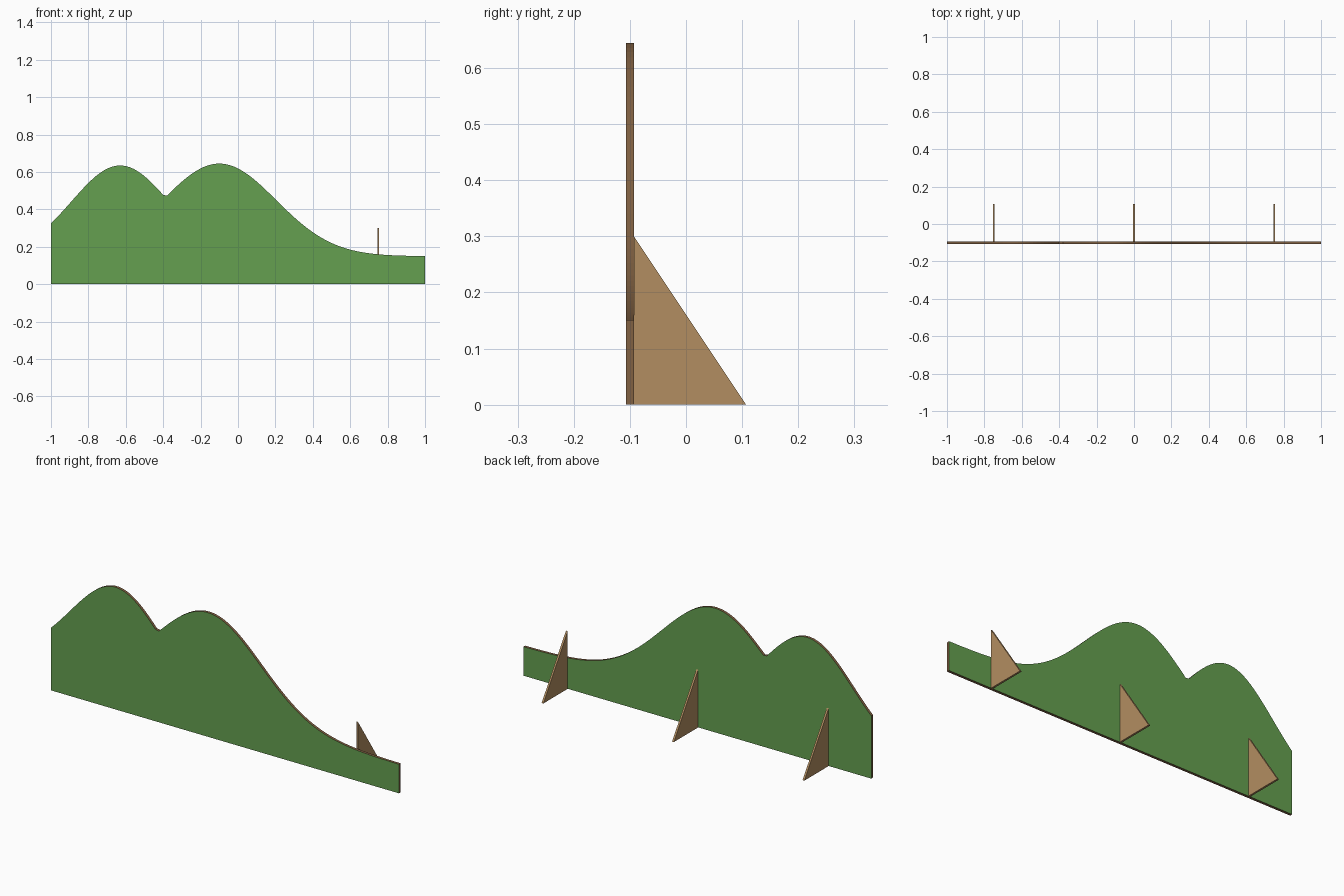
import bpy, bmesh, math

if "Cube" in bpy.data.objects:
    bpy.data.objects.remove(bpy.data.objects["Cube"])

def material(name, rgb):
    m = bpy.data.materials.new(name)
    m.diffuse_color = (*rgb, 1)
    m.use_nodes = True
    m.node_tree.nodes["Principled BSDF"].inputs["Base Color"].default_value = m.diffuse_color
    return m

GREEN = material("grass green paint", (0.13, 0.35, 0.08))
EDGE = material("dark board edge", (0.22, 0.12, 0.055))
WOOD = material("brace wood", (0.45, 0.27, 0.12))

def extruded(name, outline, offset, materials):
    """Extrude a closed outline of 3D points along offset."""
    bm = bmesh.new()
    face = bm.faces.new([bm.verts.new(p) for p in outline])
    ext = bmesh.ops.extrude_face_region(bm, geom=[face], use_keep_orig=True)
    moved = [v for v in ext["geom"] if isinstance(v, bmesh.types.BMVert)]
    bmesh.ops.translate(bm, verts=moved, vec=offset)
    bmesh.ops.recalc_face_normals(bm, faces=bm.faces)
    # painted front and back, bare wood round the rim
    for f in bm.faces:
        if len(materials) > 1 and abs(f.normal.y) < 0.5:
            f.material_index = 1
    me = bpy.data.meshes.new(name)
    bm.to_mesh(me)
    bm.free()
    for m in materials:
        me.materials.append(m)
    ob = bpy.data.objects.new(name, me)
    bpy.context.collection.objects.link(ob)
    return ob

# Hill skyline: the higher of two bell curves on a low base
def skyline(x):
    left = 0.485 * math.exp(-((x + 0.63) / 0.367) ** 2)
    right = 0.495 * math.exp(-((x + 0.10) / 0.43) ** 2)
    return 0.15 + max(left, right)

FRONT, BACK, TIP = -0.107, -0.093, 0.107
N = 100
xs = [-1 + 2 * i / N for i in range(N + 1)]
outline = [(-1, FRONT, 0), (1, FRONT, 0)]
outline += [(x, FRONT, skyline(x)) for x in reversed(xs)]
extruded("hill_board", outline, (0, BACK - FRONT, 0), [GREEN, EDGE])

# Triangular braces behind the board
T = 0.01
for label, x in (("left", -0.75), ("middle", 0), ("right", 0.75)):
    tri = [(x - T / 2, BACK, 0), (x - T / 2, TIP, 0), (x - T / 2, BACK, 0.30)]
    extruded(label + "_brace", tri, (T, 0, 0), [WOOD])
